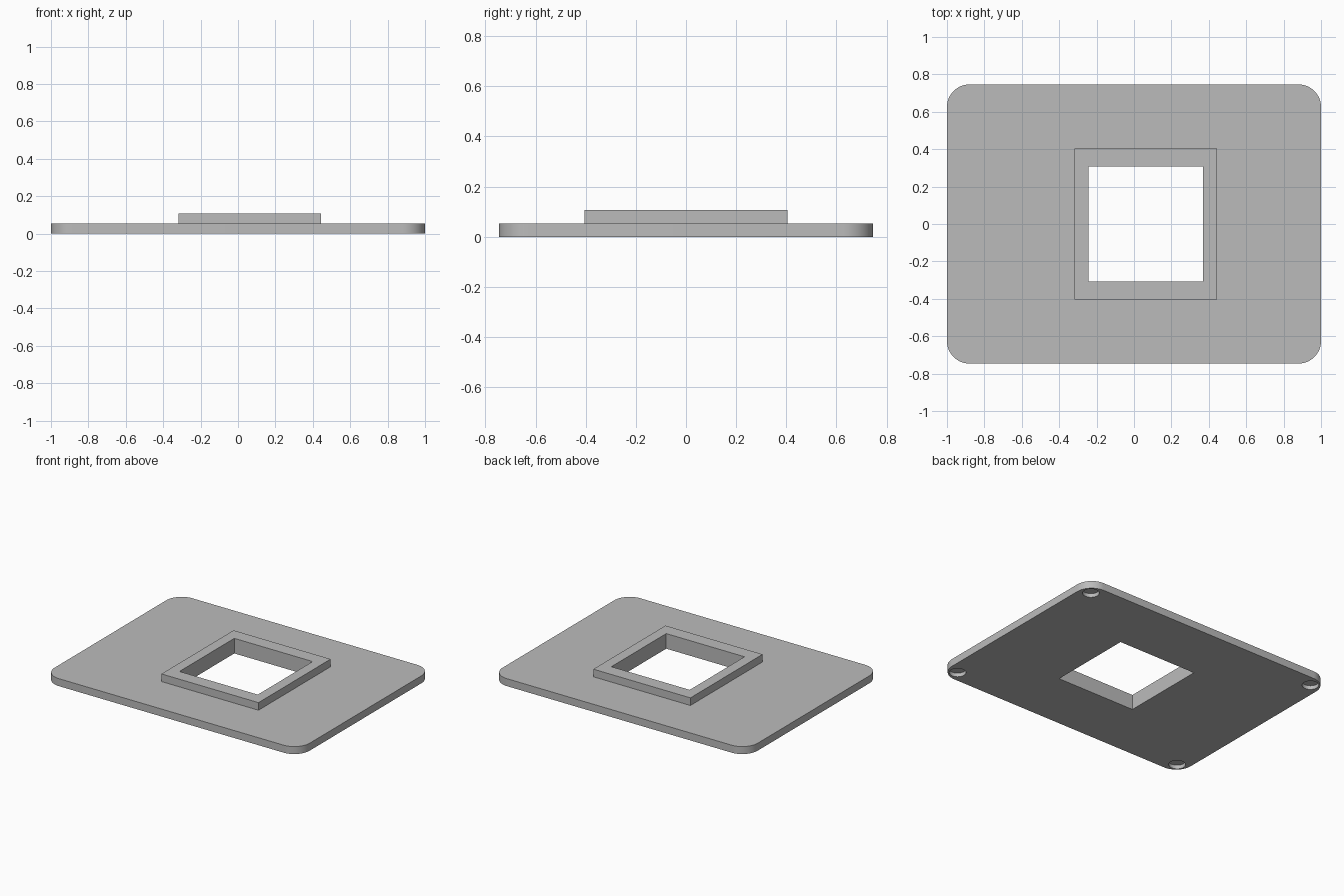
import bpy, bmesh
from mathutils import Matrix

cube = bpy.data.objects.get("Cube")
if cube:
    bpy.data.objects.remove(cube, do_unlink=True)

LENGTH, WIDTH, THICK, TOP = 2.0, 1.492, 0.053, 0.107
CORNER = 0.12
OPENING_X = 0.063          # collar and opening sit off centre
RECESS_INSET, RECESS_R, RECESS_DEPTH = 0.08, 0.054, 0.027

grey = bpy.data.materials.new("plain grey")
grey.use_nodes = True
grey.diffuse_color = (0.5, 0.5, 0.5, 1)
grey.node_tree.nodes["Principled BSDF"].inputs["Base Color"].default_value = (0.5, 0.5, 0.5, 1)


def make_object(name, bm):
    mesh = bpy.data.meshes.new(name)
    bm.to_mesh(mesh)
    bm.free()
    mesh.materials.append(grey)
    obj = bpy.data.objects.new(name, mesh)
    bpy.context.collection.objects.link(obj)
    return obj


def box(name, x, sx, sy, z0, z1, corner=0):
    bm = bmesh.new()
    place = Matrix.Translation((x, 0, (z0 + z1) / 2)) @ Matrix.Diagonal((sx, sy, z1 - z0, 1))
    bmesh.ops.create_cube(bm, size=1, matrix=place)
    if corner:
        uprights = [e for e in bm.edges
                    if abs(e.verts[0].co.z - e.verts[1].co.z) > 0.01]
        bmesh.ops.bevel(bm, geom=uprights, offset=corner, segments=16,
                        profile=0.5, affect='EDGES')
    return make_object(name, bm)


def combine(target, tool, operation):
    mod = target.modifiers.new(tool.name, 'BOOLEAN')
    mod.operation = operation
    mod.solver = 'EXACT'
    mod.object = tool
    bpy.context.view_layer.objects.active = target
    bpy.ops.object.modifier_apply(modifier=mod.name)
    bpy.data.objects.remove(tool, do_unlink=True)


# Rounded plate with a raised rectangular collar
plate = box("base_plate_with_collar", 0, LENGTH, WIDTH, 0, THICK, CORNER)
combine(plate, box("collar", OPENING_X, 0.761, 0.808, THICK / 2, TOP), 'UNION')

# Square opening right through plate and collar
combine(plate, box("opening_cutter", OPENING_X, 0.614, 0.614, -0.1, 0.2), 'DIFFERENCE')

# Round blind recesses for feet, one under each corner
bm = bmesh.new()
for sx in (-1, 1):
    for sy in (-1, 1):
        spot = Matrix.Translation((sx * (LENGTH / 2 - RECESS_INSET),
                                   sy * (WIDTH / 2 - RECESS_INSET), 0))
        bmesh.ops.create_cone(bm, cap_ends=True, segments=48, radius1=RECESS_R,
                              radius2=RECESS_R, depth=2 * RECESS_DEPTH, matrix=spot)
combine(plate, make_object("foot_recess_cutter", bm), 'DIFFERENCE')

# Smooth the rounded walls, keep the edges crisp
bpy.ops.object.select_all(action='DESELECT')
plate.select_set(True)
bpy.context.view_layer.objects.active = plate
bpy.ops.object.shade_smooth_by_angle(angle=0.52)
